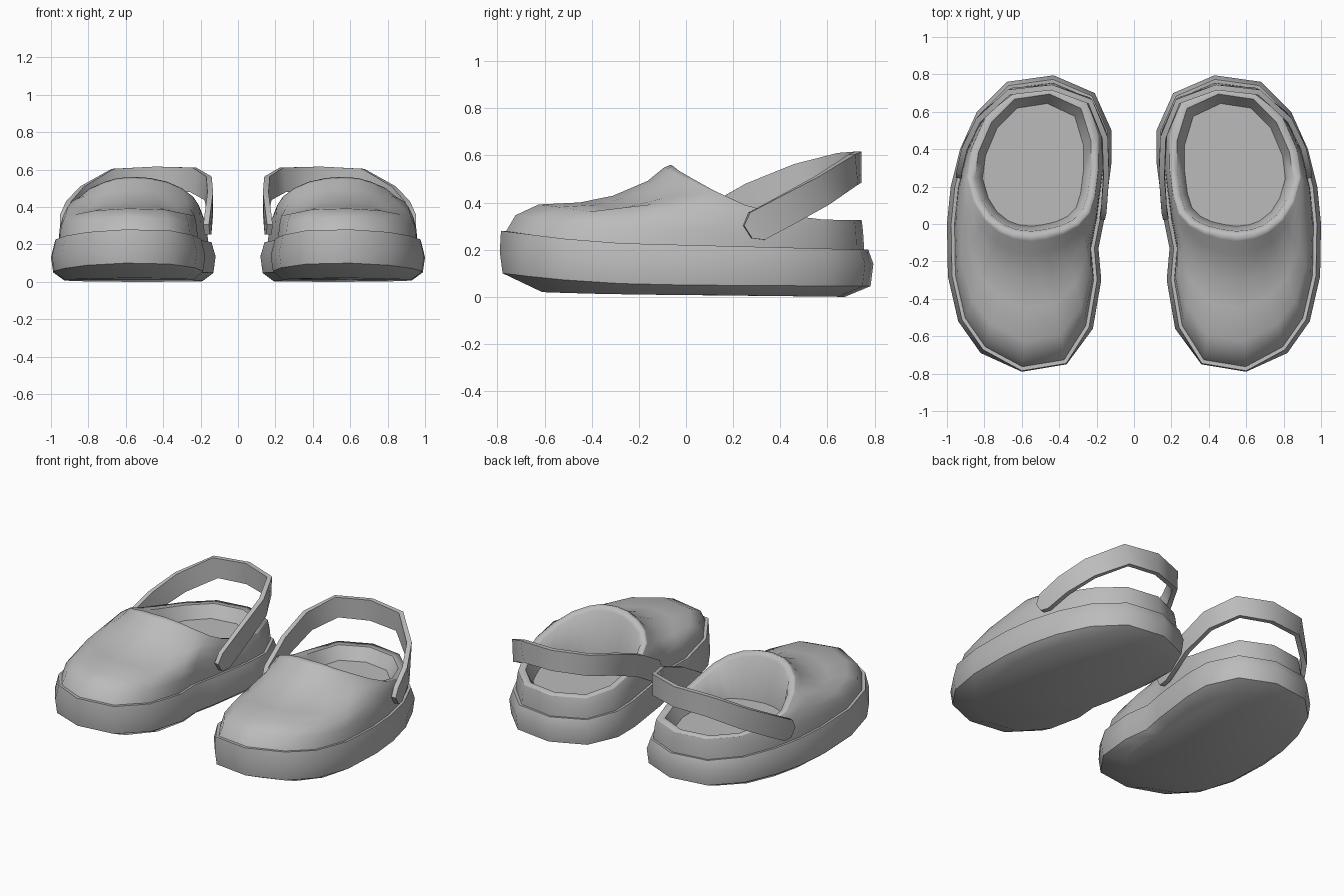
import bpy, bmesh, math
from mathutils import Vector

if "Cube" in bpy.data.objects:
    bpy.data.objects.remove(bpy.data.objects["Cube"])

grey = bpy.data.materials.new("clog_grey")
grey.diffuse_color = (0.5, 0.5, 0.5, 1)
grey.use_nodes = True
grey.node_tree.nodes["Principled BSDF"].inputs["Base Color"].default_value = grey.diffuse_color

# Sole outline of one shoe, from the toe round the outer side to the heel and back
OUTLINE = [(.60, -.79), (.82, -.69), (.94, -.52), (.995, -.28), (1, 0), (.98, .2),
           (.93, .40), (.84, .60), (.68, .76), (.43, .795), (.21, .70), (.12, .50),
           (.12, .33), (.16, .02), (.19, -.13), (.175, -.30), (.22, -.56), (.36, -.75)]
# Edge of the foot opening, matched point for point with the outline
OPENING = [(.55, -.065, .56), (.64, -.055, .555), (.71, -.03, .535), (.79, .03, .50),
           (.85, .12, .45), (.89, .25, .39), (.87, .40, .35), (.79, .58, .328),
           (.65, .715, .325), (.44, .745, .325), (.25, .66, .325), (.19, .47, .33),
           (.19, .30, .36), (.21, .15, .41), (.24, .06, .455), (.30, 0, .50),
           (.38, -.035, .535), (.47, -.055, .555)]
N = len(OUTLINE)


def along(y, toe, mid, heel):
    """Value varying from toe through midfoot to heel."""
    if y < 0:
        return mid + (toe - mid) * (y / -.79) ** 2
    return mid + (heel - mid) * y / .79


def ring(inset, toe, mid, heel):
    """Outline moved inwards, with its height following the foot length."""
    pts = []
    for i, (x, y) in enumerate(OUTLINE):
        a, b = Vector(OUTLINE[i - 1]), Vector(OUTLINE[(i + 1) % N])
        t = (b - a).normalized()
        d = inset(y) if callable(inset) else inset
        pts.append((x - t.y * d, y + t.x * d, along(y, toe, mid, heel)))
    return pts


def loft(name, rings, cap_start=False, cap_end=False, sharp=None):
    """Skin closed rings into one object, mirrored to the other foot.
    sharp maps a ring index to the height below which its edge is hard."""
    bm = bmesh.new()
    rows = [[bm.verts.new(p) for p in r] for r in rings]
    n = len(rows[0])
    for a, b in zip(rows, rows[1:]):
        for i in range(n):
            j = (i + 1) % n
            bm.faces.new((a[i], a[j], b[j], b[i]))
    if cap_start:
        bm.faces.new(rows[0][::-1])
    if cap_end:
        bm.faces.new(rows[-1])
    if cap_start and cap_end:
        bmesh.ops.recalc_face_normals(bm, faces=bm.faces)
    for f in bm.faces:
        f.smooth = True
    for k, top in (sharp or {}).items():
        for i in range(n):
            a, b = rows[k][i], rows[k][(i + 1) % n]
            if max(a.co.z, b.co.z) < top:
                bm.edges.get((a, b)).smooth = False
    me = bpy.data.meshes.new(name)
    bm.to_mesh(me)
    bm.free()
    me.materials.append(grey)
    ob = bpy.data.objects.new(name, me)
    bpy.context.collection.objects.link(ob)
    mod = ob.modifiers.new("other_foot", 'MIRROR')
    mod.use_axis[0] = True
    if sharp is None:
        bpy.ops.object.select_all(action='DESELECT')
        ob.select_set(True)
        bpy.context.view_layer.objects.active = ob
        bpy.ops.object.shade_smooth_by_angle(angle=math.radians(50))
    return ob


# Sole: tread, bevel, bulging side wall and a narrow ledge under the upper
tread = [(.56 + (x - .56) * .84, .03 + y * .81, along(y, .02, .008, 0)) for x, y in OUTLINE]
sole_rings = [tread,
              ring(.012, .10, .05, .045),
              ring(0, .19, .13, .14),
              ring(lambda y: .005 if y < -.7 else .022, .28, .22, .20),
              ring(.05, .278, .216, .197)]
loft("sole", sole_rings, cap_start=True, sharp={1: 1, 3: 1})

# Upper: shell from the ledge to the opening, domed over the toe
STEPS = [0, .06, .2, .45, .65, .86, .96, 1]
TOE = [0, .25, .41, .44, .54, .76, .96, 1]
SIDE = [0, .30, .56, .80, .91, .97, .99, 1]
base = ring(lambda y: .025 if y < -.7 else .04, .275, .212, .195)
upper = []
for s, toe, side in zip(STEPS, TOE, SIDE):
    row = []
    for (x, y, z), (ox, oy, oz) in zip(base, OPENING):
        w = max(0, min(1, -y / .55))
        w = w * w * (3 - 2 * w)
        f = side + (toe - side) * w
        if y > .3:                      # heel wall rises nearly straight
            f = .4 * s + .6 * side
        row.append((x + (ox - x) * s, y + (oy - y) * s, z + (oz - z) * f))
    upper.append(row)
# Lip thickness, inner wall and flat footbed
bed = [(.54 + (x - .54) * .77, .30 + (y - .32) * .81, .25) for x, y, z in OPENING]
lip = [(x + (bx - x) * .5, y + (by - y) * .5, z - .12 * max(0, z - .33))
       for (x, y, z), (bx, by, bz) in zip(OPENING, bed)]
loft("upper", upper + [lip, bed], cap_end=True,
     sharp={len(upper): .4, len(upper) + 1: 1})

# Heel strap: flat band swept from the outer pivot round the heel to the inner pivot
PATH = [(.935, .262, .275), (.93, .30, .30), (.895, .43, .37), (.815, .575, .45),
        (.655, .71, .54), (.44, .73, .55), (.24, .66, .545), (.16, .48, .50),
        (.148, .28, .42), (.16, .09, .31), (.168, .04, .28)]
sections = []
for i, p in enumerate(PATH):
    p = Vector(p)
    t = (Vector(PATH[min(i + 1, len(PATH) - 1)]) - Vector(PATH[max(i - 1, 0)])).normalized()
    out = Vector((t.y, -t.x, 0)).normalized()
    up = out.cross(t)
    half = .032 if i in (0, len(PATH) - 1) else .066
    sections.append([p + out * a * .015 + up * b * half
                     for a, b in ((1, 1), (1, -1), (-1, -1), (-1, 1))])
loft("heel_strap", sections, cap_start=True, cap_end=True)
